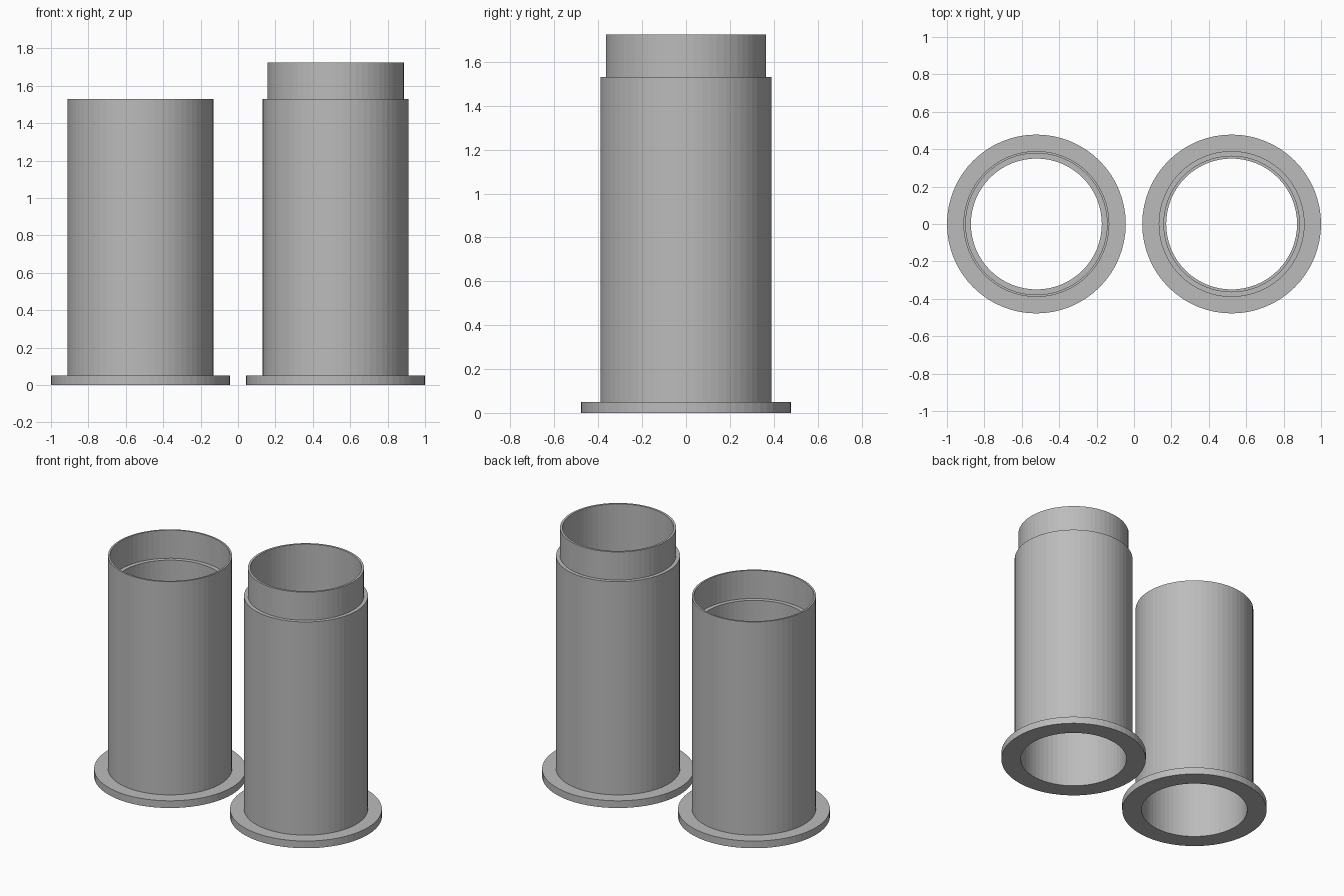
import bpy, bmesh, math

SEGMENTS = 64

cube = bpy.data.objects.get("Cube")
if cube:
    bpy.data.objects.remove(cube, do_unlink=True)

# Single grey material
grey = bpy.data.materials.new("plain_grey")
grey.use_nodes = True
colour = (0.5, 0.5, 0.5, 1)
grey.diffuse_color = colour
grey.node_tree.nodes["Principled BSDF"].inputs["Base Color"].default_value = colour


def lathe(name, profile, x):
    """Spin a closed (radius, height) profile around the vertical axis."""
    bm = bmesh.new()
    rings = []
    for i in range(SEGMENTS):
        a = math.tau * i / SEGMENTS
        rings.append([bm.verts.new((r * math.cos(a), r * math.sin(a), z))
                      for r, z in profile])
    n = len(profile)
    for i in range(SEGMENTS):
        here, there = rings[i], rings[(i + 1) % SEGMENTS]
        for j in range(n):
            k = (j + 1) % n
            bm.faces.new((here[j], there[j], there[k], here[k]))
    bmesh.ops.recalc_face_normals(bm, faces=bm.faces)
    mesh = bpy.data.meshes.new(name)
    bm.to_mesh(mesh)
    bm.free()
    mesh.materials.append(grey)
    obj = bpy.data.objects.new(name, mesh)
    obj.location.x = x
    bpy.context.collection.objects.link(obj)


# Shared dimensions
BORE, WALL, FLANGE = 0.35, 0.39, 0.478
FLANGE_TOP, BODY_TOP, LIP = 0.05, 1.53, 0.195
OFFSET = 1 - FLANGE

base = [(BORE, 0), (FLANGE, 0), (FLANGE, FLANGE_TOP),
        (WALL, FLANGE_TOP), (WALL, BODY_TOP)]

# Tube with a recessed socket inside its rim
socket = [(0.378, BODY_TOP), (0.378, BODY_TOP - LIP), (BORE, BODY_TOP - LIP)]
lathe("socket_tube", base + socket, -OFFSET)

# Tube with a narrower spigot standing above its shoulder
spigot = [(0.365, BODY_TOP), (0.365, BODY_TOP + LIP), (BORE, BODY_TOP + LIP)]
lathe("spigot_tube", base + spigot, OFFSET)
